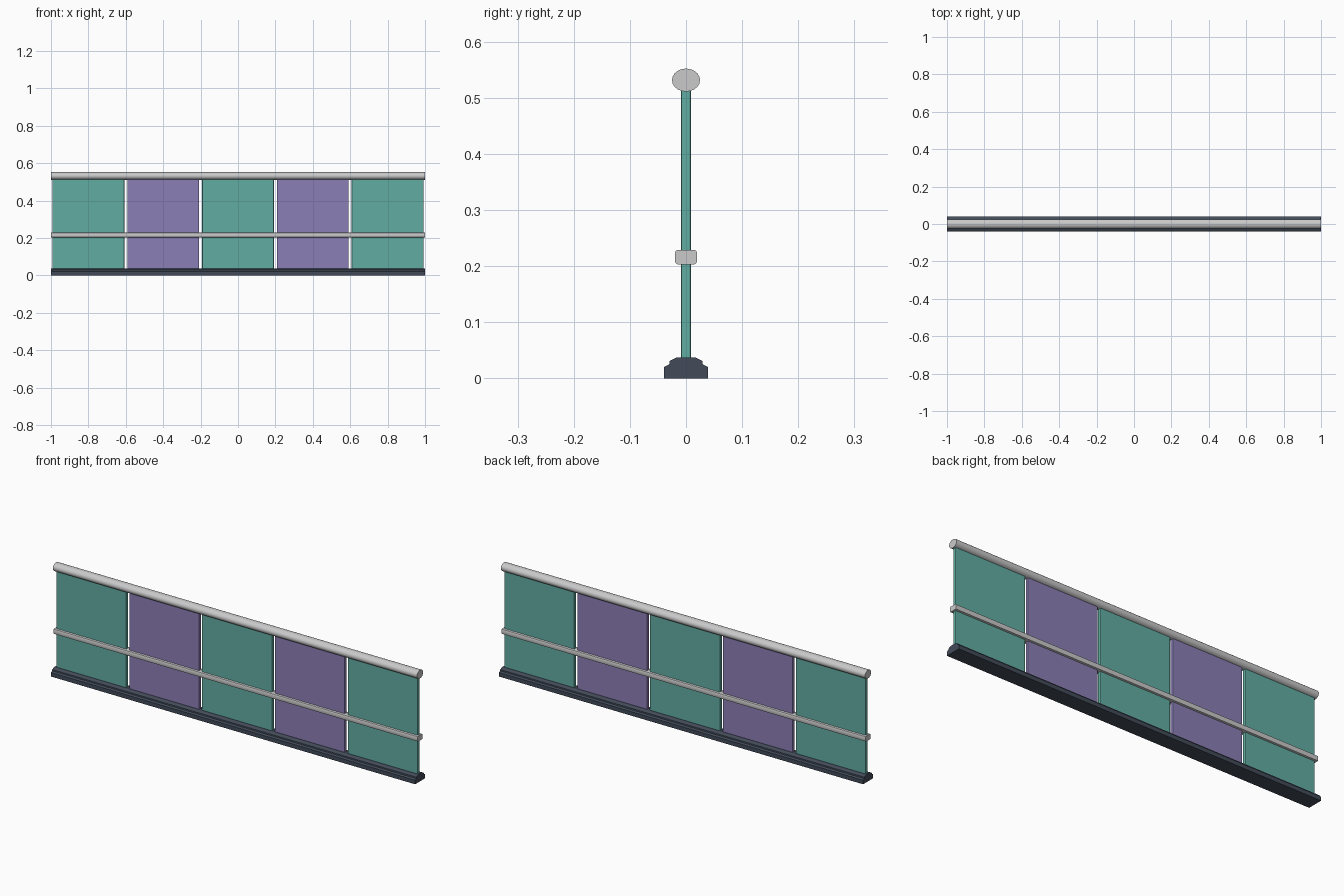
import bpy
import bmesh
from math import cos, sin, tau

cube = bpy.data.objects.get("Cube")
if cube:
    bpy.data.objects.remove(cube, do_unlink=True)


def material(name, rgb):
    m = bpy.data.materials.new(name)
    m.use_nodes = True
    m.diffuse_color = (*rgb, 1)
    m.node_tree.nodes["Principled BSDF"].inputs["Base Color"].default_value = (*rgb, 1)
    return m


teal = material("teal panel", (0.12, 0.42, 0.36))
purple = material("purple panel", (0.26, 0.21, 0.47))
metal = material("light metal", (0.59, 0.59, 0.60))
dark = material("dark slate", (0.055, 0.07, 0.10))


def finish(bm, name, mat, smooth=False):
    bmesh.ops.recalc_face_normals(bm, faces=bm.faces)
    mesh = bpy.data.meshes.new(name)
    bm.to_mesh(mesh)
    bm.free()
    mesh.materials.append(mat)
    obj = bpy.data.objects.new(name, mesh)
    bpy.context.collection.objects.link(obj)
    if smooth:
        bpy.ops.object.select_all(action="DESELECT")
        obj.select_set(True)
        bpy.context.view_layer.objects.active = obj
        bpy.ops.object.shade_smooth_by_angle(angle=0.6)
    return obj


def bar(name, profile, mat, smooth=False):
    """Extrude a (y, z) profile along the full length."""
    bm = bmesh.new()
    face = bm.faces.new([bm.verts.new((-1, y, z)) for y, z in profile])
    ext = bmesh.ops.extrude_face_region(bm, geom=[face], use_keep_orig=True)
    verts = [v for v in ext["geom"] if isinstance(v, bmesh.types.BMVert)]
    bmesh.ops.translate(bm, vec=(2, 0, 0), verts=verts)
    return finish(bm, name, mat, smooth)


# Stepped base channel
half = [(0.039, 0), (0.039, 0.02), (0.03, 0.025), (0.029, 0.031), (0.016, 0.0375)]
bar("base_channel", half + [(-y, z) for y, z in reversed(half)], dark)

# Oval handrail
oval = [(0.025 * cos(tau * i / 20), 0.5315 + 0.0205 * sin(tau * i / 20)) for i in range(20)]
bar("top_handrail", oval, metal, smooth=True)

# Middle rail with chamfered corners
w, h, c = 0.0195, 0.013, 0.005
corner = [(w, h - c), (w - 0.0015, h - 0.0015), (w - c, h)]
ring = (corner + [(-y, z) for y, z in reversed(corner)]
        + [(-y, -z) for y, z in corner] + [(y, -z) for y, z in reversed(corner)])
bar("middle_rail", [(y, 0.216 + z) for y, z in ring], metal, smooth=True)

# Alternating infill panels with softened edges
z0, z1 = 0.03, 0.515
for i in range(5):
    bm = bmesh.new()
    bmesh.ops.create_cube(bm, size=1)
    bmesh.ops.scale(bm, vec=(0.384, 0.017, z1 - z0), verts=bm.verts)
    bmesh.ops.translate(bm, vec=(-0.8 + 0.4 * i, 0, (z0 + z1) / 2), verts=bm.verts)
    bmesh.ops.bevel(bm, geom=bm.edges[:], offset=0.003, segments=2, profile=0.5,
                    affect="EDGES")
    finish(bm, f"panel_{i + 1}", purple if i % 2 else teal)
